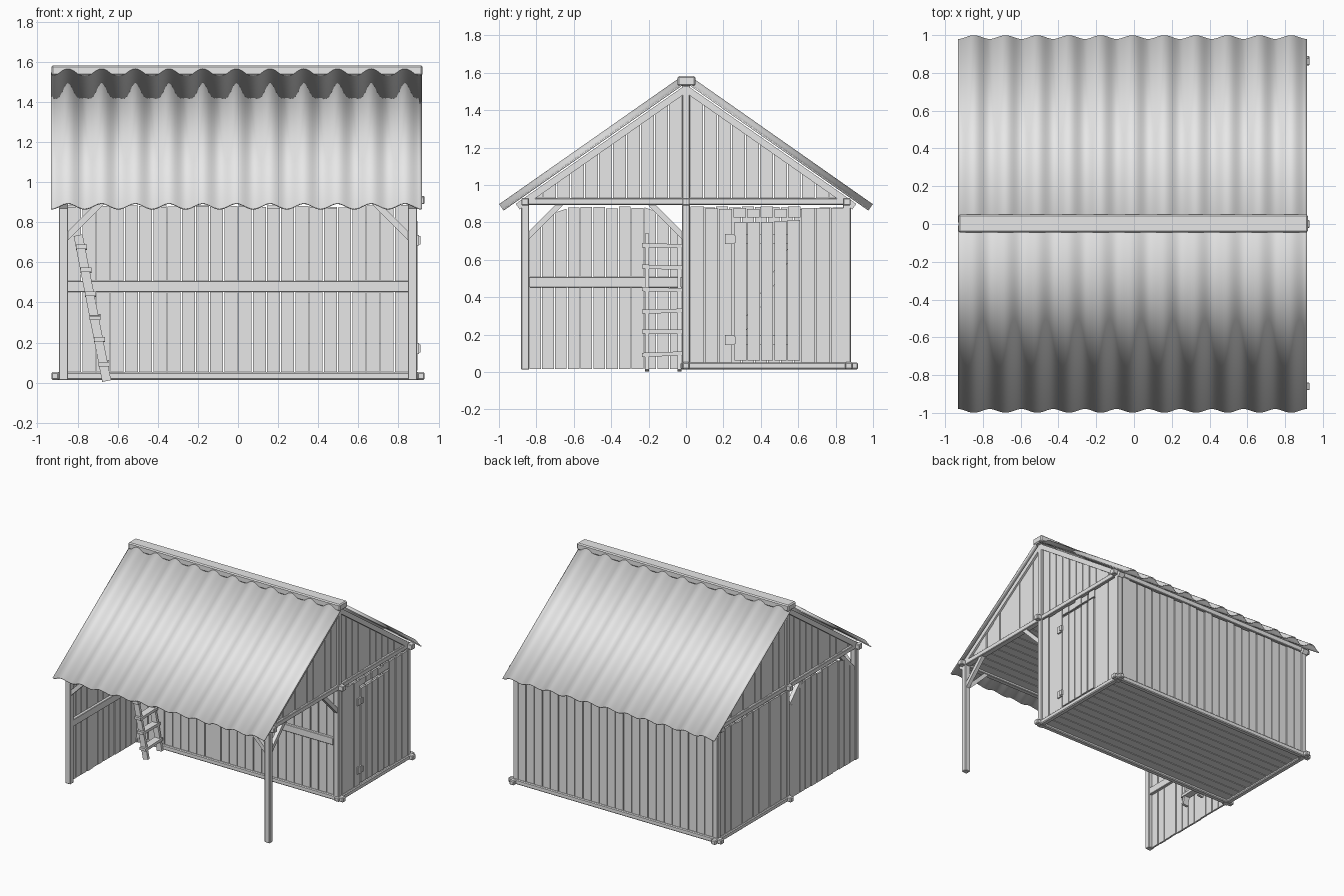
import bpy, bmesh, math, random
from mathutils import Vector, Matrix

if "Cube" in bpy.data.objects:
    bpy.data.objects.remove(bpy.data.objects["Cube"])

random.seed(4)
grey = bpy.data.materials.new("plain grey")
grey.diffuse_color = (0.8, 0.8, 0.8, 1)
grey.use_nodes = True
grey.node_tree.nodes["Principled BSDF"].inputs["Base Color"].default_value = grey.diffuse_color


class Part:
    """Collects boxes into one named object."""
    def __init__(self, name, bevel=0.0):
        self.name, self.bevel, self.bm = name, bevel, bmesh.new()

    def box(self, lo, hi):
        c = [(a + b) / 2 for a, b in zip(lo, hi)]
        s = [abs(b - a) for a, b in zip(lo, hi)]
        m = Matrix.Translation(c) @ Matrix.Diagonal((*s, 1))
        return bmesh.ops.create_cube(self.bm, size=1, matrix=m)["verts"]

    def beam(self, a, b, w, h):
        """Timber from a to b, w along the side axis, h along the other."""
        a, b = Vector(a), Vector(b)
        d = (b - a).normalized()
        side = Vector((1, 0, 0)) if abs(d.x) < 0.01 else Vector((0, 1, 0))
        up = d.cross(side)
        rot = Matrix((d, side, up)).transposed().to_4x4()
        m = Matrix.Translation((a + b) / 2) @ rot @ Matrix.Diagonal(((b - a).length, w, h, 1))
        bmesh.ops.create_cube(self.bm, size=1, matrix=m)

    def done(self):
        bmesh.ops.recalc_face_normals(self.bm, faces=self.bm.faces)
        me = bpy.data.meshes.new(self.name)
        self.bm.to_mesh(me)
        self.bm.free()
        me.materials.append(grey)
        ob = bpy.data.objects.new(self.name, me)
        bpy.context.collection.objects.link(ob)
        if self.bevel:
            mod = ob.modifiers.new("bevel", 'BEVEL')
            mod.width, mod.segments = self.bevel, 1
        return ob


def boards(name, axis, at, start, end, bottom, top, pitch=0.07, t=0.014):
    """Row of upright planks along x or y; bottom and top are functions."""
    p = Part(name)
    n = round((end - start) / pitch)
    pitch = (end - start) / n
    for i in range(n):
        a, b = start + i * pitch + 0.003, start + (i + 1) * pitch - 0.003
        off = random.uniform(-0.003, 0.003)
        lo, hi = (at - t / 2 + off, a), (at + t / 2 + off, b)
        if axis == 'x':
            lo, hi = lo[::-1], hi[::-1]
        vs = p.box((*lo, 0), (*hi, 1))
        drop = random.uniform(0, 0.014)
        for v in vs:
            u = v.co.x if axis == 'x' else v.co.y
            v.co.z = top(u) - drop if v.co.z > 0.5 else bottom(u)
    return p.done()


# posts
p = Part("posts", 0.004)
for x in (-0.87, 0.87):
    for y in (-0.86, 0, 0.86):
        p.box((x - .023, y - .021, 0.012), (x + .023, y + .021, 1.53 if y == 0 else 0.90))
p.done()

# sills, overlapping at the corners
p = Part("sill_beams", 0.006)
for y in (0, 0.87):
    p.box((-0.93, y - .02, 0.014), (0.93, y + .02, 0.052))
for x in (-0.88, 0.88):
    p.box((x - .02, -0.03, 0.014), (x + .02, 0.92, 0.05))
p.done()

# eave plates, cross ties
p = Part("eave_and_tie_beams", 0.004)
for y in (-0.86, 0, 0.86):
    p.box((-0.925, y - .02, 0.89), (0.93, y + .02, 0.93))
for x in (-0.87, 0.87):
    p.box((x - .023, -0.88, 0.893), (x + .023, 0.88, 0.93))
p.done()

# gable rafters
p = Part("gable_rafters")
for x in (-0.87, 0.87):
    for s in (-1, 1):
        p.beam((x, s * 0.9, 0.884), (x, 0, 1.514), 0.046, 0.036)
p.done()

# diagonal braces
p = Part("braces")
for x in (-0.87, 0.87):
    s = 1 if x > 0 else -1
    p.beam((x, -0.85, 0.72), (x, -0.67, 0.90), 0.03, 0.03)
    p.beam((x, -0.01, 0.72), (x, -0.19, 0.90), 0.03, 0.03)
    p.beam((s * 0.86, -0.86, 0.72), (s * 0.68, -0.86, 0.90), 0.03, 0.03)
p.done()

# plank walls
full = lambda u: 0.885
low = lambda u: 0.05
boards("back_wall", 'x', 0.872, -0.85, 0.85, low, full)
boards("inner_front_wall", 'x', 0.0, -0.85, 0.85, low, full)
boards("left_room_wall", 'y', -0.882, 0.02, 0.85, low, full)
boards("left_open_wall", 'y', -0.88, -0.84, -0.02, lambda u: 0.016,
       lambda u: min(0.885, 0.725 + (u + 0.84), 0.725 + (-0.02 - u)))
boards("right_wall_front", 'y', 0.882, 0.022, 0.25, low, full, 0.073)
boards("right_wall_back", 'y', 0.882, 0.615, 0.85, low, full, 0.075)
boards("right_wall_lintel", 'y', 0.882, 0.25, 0.615, lambda u: 0.825, full, 0.073)

# gable planks, cut to the roof slope
for n, x in (("left", -0.87), ("right", 0.87)):
    for m, a, b in (("front", -0.84, -0.02), ("back", 0.02, 0.84)):
        boards(f"{n}_gable_{m}", 'y', x, a, b, lambda u: 0.91,
               lambda u: 1.515 - 0.7 * abs(u), 0.075)

# door with ledges, hinges and handle
boards("door", 'y', 0.886, 0.255, 0.612, lambda u: 0.06, lambda u: 0.815, 0.0715, 0.016)
p = Part("door_ledges")
for z in (0.17, 0.71):
    p.box((0.862, 0.26, z - .025), (0.877, 0.605, z + .025))
p.beam((0.868, 0.28, 0.19), (0.868, 0.585, 0.69), 0.012, 0.04)
p.done()
p = Part("door_hinges")
for z in (0.17, 0.71):
    p.box((0.888, 0.208, z - .027), (0.902, 0.258, z + .027))
    p.box((0.895, 0.245, z - .02), (0.91, 0.265, z + .02))
p.done()

# wall rails
p = Part("wall_rails", 0.003)
p.box((-0.85, -0.03, 0.452), (0.85, -0.006, 0.508))
p.box((-0.875, -0.84, 0.452), (-0.85, -0.02, 0.508))
p.done()

# room floor and loft planks running along x
for name, y0, y1, z in (("floor", 0.02, 0.85, 0.03), ("loft_floor", -0.84, 0.84, 0.905)):
    p = Part(name)
    n = round((y1 - y0) / 0.075)
    w = (y1 - y0) / n
    for i in range(n):
        p.box((-0.86, y0 + i * w + .003, z), (0.86, y0 + (i + 1) * w - .003, z + 0.014))
    p.done()

# corrugated roof sheets
for name, s in (("roof_front", -1), ("roof_back", 1)):
    bm = bmesh.new()
    N = 11 * 12
    nrm = Vector((0, s * 0.573, 0.819))
    rows = []
    for i in range(N + 1):
        x = -0.932 + 1.848 * i / N
        d = -0.017 * math.cos(2 * math.pi * 11 * i / N)
        rows.append([bm.verts.new(Vector((x, s * y, z)) + nrm * d)
                     for y, z in ((0.02, 1.557), (0.987, 0.880))])
    for a, b in zip(rows, rows[1:]):
        q = (a[0], a[1], b[1], b[0])
        bm.faces.new(q if s < 0 else q[::-1])
    me = bpy.data.meshes.new(name)
    bm.to_mesh(me)
    bm.free()
    me.materials.append(grey)
    ob = bpy.data.objects.new(name, me)
    bpy.context.collection.objects.link(ob)
    sol = ob.modifiers.new("thickness", 'SOLIDIFY')
    sol.thickness, sol.offset = 0.008, 0
    bpy.context.view_layer.objects.active = ob
    ob.select_set(True)
    bpy.ops.object.shade_smooth_by_angle(angle=math.radians(40))
    ob.select_set(False)

# ridge cap
p = Part("ridge_cap", 0.008)
p.box((-0.93, -0.045, 1.53), (0.92, 0.05, 1.582))
p.done()

# ladder leaning on the left wall
p = Part("ladder")
foot, head = Vector((-0.655, 0, 0.008)), Vector((-0.797, 0, 0.735))
for y in (-0.208, -0.035):
    o = Vector((0, y, 0))
    p.beam(foot + o, head + o, 0.02, 0.045)
for i, z in enumerate((0.095, 0.215, 0.325, 0.44, 0.56, 0.675)):
    x = foot.x + (head.x - foot.x) * z / 0.735 + 0.005
    t = random.uniform(-0.004, 0.006)
    p.beam((x, -0.235, z - t), (x, -0.02, z + t), 0.055, 0.022)
p.done()
